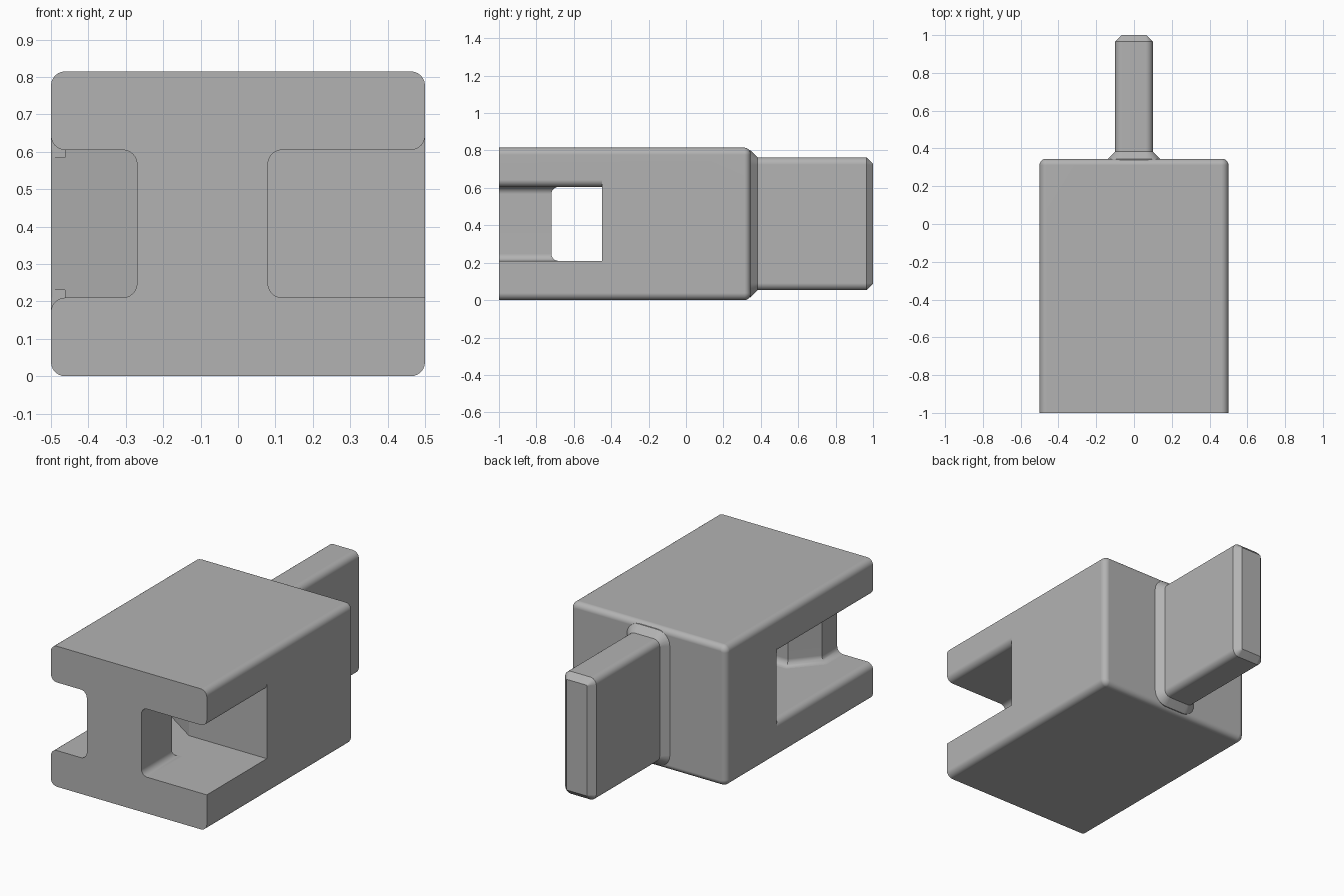
import bpy, math

cube = bpy.data.objects.get("Cube")
if cube:
    bpy.data.objects.remove(cube, do_unlink=True)

GREY = (0.45, 0.45, 0.45, 1)
mat = bpy.data.materials.new("plain grey")
mat.use_nodes = True
mat.diffuse_color = GREY
mat.node_tree.nodes["Principled BSDF"].inputs["Base Color"].default_value = GREY

SEG = 6
QUARTER = [math.pi / 2 * i / SEG for i in range(SEG + 1)]
TOP, FLOOR, CEILING = 0.815, 0.21, 0.605
HALF, BACK, R = 0.5, 0.345, 0.038


def loft(name, rings, cap=True):
    """Skin a list of equal-length point rings, with end caps if wanted."""
    n = len(rings[0])
    faces = [(k * n + i, k * n + (i + 1) % n, (k + 1) * n + (i + 1) % n, (k + 1) * n + i)
             for k in range(len(rings) - 1) for i in range(n)]
    if cap:
        faces += [tuple(reversed(range(n))), tuple(range((len(rings) - 1) * n, len(rings) * n))]
    mesh = bpy.data.meshes.new(name)
    mesh.from_pydata([p for ring in rings for p in ring], [], faces)
    mesh.materials.append(mat)
    obj = bpy.data.objects.new(name, mesh)
    bpy.context.collection.objects.link(obj)
    bpy.ops.object.select_all(action='DESELECT')
    obj.select_set(True)
    bpy.context.view_layer.objects.active = obj
    bpy.ops.object.mode_set(mode='EDIT')
    bpy.ops.mesh.select_all(action='SELECT')
    bpy.ops.mesh.normals_make_consistent(inside=False)
    bpy.ops.object.mode_set(mode='OBJECT')
    return obj


def rounded_ring(half_x, z0, z1, radius, y, grow):
    """Rounded rectangle facing along y, grown outward by an offset."""
    ring = []
    for turn, (sx, top) in enumerate(((1, 1), (-1, 1), (-1, 0), (1, 0))):
        cx = sx * (half_x - radius)
        cz = z1 - radius if top else z0 + radius
        for a in QUARTER:
            t = a + turn * math.pi / 2
            ring.append((cx + (radius + grow) * math.cos(t), y, cz + (radius + grow) * math.sin(t)))
    return ring


def finish(obj):
    bpy.ops.object.select_all(action='DESELECT')
    obj.select_set(True)
    bpy.context.view_layer.objects.active = obj
    bpy.ops.object.shade_smooth_by_angle(angle=math.radians(28))
    mod = obj.modifiers.new("even shading", 'WEIGHTED_NORMAL')
    mod.keep_sharp = True


def cut(obj, cutter):
    mod = obj.modifiers.new("cut", 'BOOLEAN')
    mod.operation, mod.solver, mod.object = 'DIFFERENCE', 'EXACT', cutter
    bpy.context.view_layer.objects.active = obj
    bpy.ops.object.modifier_apply(modifier=mod.name)
    bpy.data.objects.remove(cutter, do_unlink=True)


# Body block, rounded along its length and at the back, sharp at the front
E = 0.033
stations = [(-1, 0)] + [(BACK - E + E * math.sin(a), E * math.cos(a) - E) for a in QUARTER]
body = loft("body", [rounded_ring(HALF, 0, TOP, R, y, g) for y, g in stations])

# Slot through the front, with a slanted back wall on one side
plan = [(-0.6, -1.1), (0.6, -1.1), (0.6, -0.45), (0, -0.45), (-0.6, -0.05)]
cut(body, loft("slot_cutter", [[(x, y, z) for x, y in plan] for z in (FLOOR, CEILING)]))

# Rounded lips on three of the outer slot edges
for side, edge, up, end in ((1, CEILING, 1, -0.45), (-1, CEILING, 1, -0.12), (-1, FLOOR, -1, -0.12)):
    arc = [(HALF - R + R * math.sin(a), R - R * math.cos(a)) for a in QUARTER]
    outline = arc + [(HALF + 0.02, R), (HALF + 0.02, -0.02), (HALF - R, -0.02)]
    cut(body, loft("lip_cutter", [[(side * x, y, edge + up * h) for x, h in outline]
                                  for y in (-1.1, end)]))
finish(body)


def web_ring(grow, z):
    """Web footprint with its sides and rear pushed out by an offset."""
    g = grow
    return [(-0.27 - g, -1, z), (0.08 + g, -1, z), (0.08 + g, -0.72 + g, z),
            (-0.15 - 0.4 * g, -0.72 + g, z), (-0.27 - g, -0.86 + 0.4 * g, z)]


# Web joining the two jaws, with fillets at floor and ceiling
lower = [(R - R * math.sin(a), FLOOR + R - R * math.cos(a)) for a in QUARTER]
upper = [(g, FLOOR + CEILING - z) for g, z in reversed(lower)]
finish(loft("web", [web_ring(g, z) for g, z in lower + upper], cap=False))

# Rear tongue with a flared foot and a chamfered tip
fin = [(0.3, 0.038), (BACK, 0.038), (0.383, 0), (0.965, 0), (1, -0.034)]
finish(loft("tongue", [rounded_ring(0.1, 0.053, 0.763, 0.038, y, g) for y, g in fin]))
